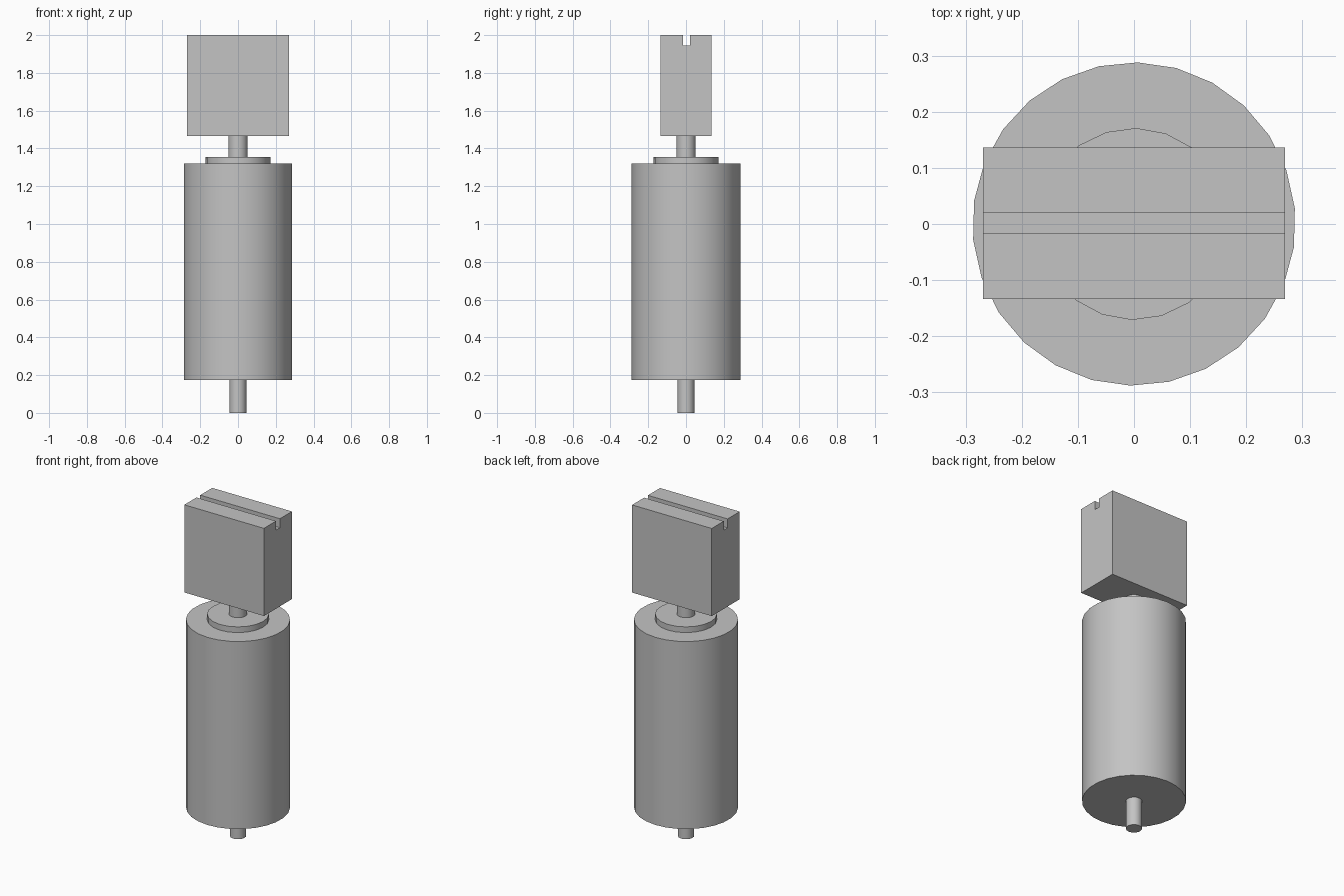
import bpy
import bmesh
import math

cube = bpy.data.objects.get("Cube")
if cube:
    bpy.data.objects.remove(cube, do_unlink=True)

# Single plain metal colour
GREY = (0.55, 0.55, 0.55, 1.0)
metal = bpy.data.materials.new("grey_metal")
metal.use_nodes = True
metal.diffuse_color = GREY
metal.node_tree.nodes["Principled BSDF"].inputs["Base Color"].default_value = GREY

TURN = math.radians(-1.3)


def cylinder(name, radius, bottom, top, sides):
    """Upright round part between two heights, smooth with sharp rims."""
    bpy.ops.mesh.primitive_cylinder_add(
        vertices=sides, radius=radius, depth=top - bottom,
        location=(0, 0, (bottom + top) / 2),
        rotation=(0, 0, TURN))
    part = bpy.context.object
    part.name = name
    part.data.materials.append(metal)
    bpy.ops.object.shade_smooth_by_angle(angle=math.radians(35))
    return part


def extrude_along_x(name, profile, half_width):
    """Solid made by sweeping a (y, z) outline across x."""
    bm = bmesh.new()
    face = bm.faces.new([bm.verts.new((-half_width, y, z)) for y, z in profile])
    swept = bmesh.ops.extrude_face_region(bm, geom=[face])["geom"]
    verts = [v for v in swept if isinstance(v, bmesh.types.BMVert)]
    bmesh.ops.translate(bm, verts=verts, vec=(2 * half_width, 0, 0))
    bmesh.ops.recalc_face_normals(bm, faces=bm.faces)
    mesh = bpy.data.meshes.new(name)
    bm.to_mesh(mesh)
    bm.free()
    mesh.materials.append(metal)
    part = bpy.data.objects.new(name, mesh)
    bpy.context.collection.objects.link(part)
    return part


# Round parts, from the bottom up
cylinder("bottom_pin", 0.045, 0.0, 0.175, 16)
cylinder("main_body", 0.288, 0.175, 1.32, 26)
cylinder("collar", 0.171, 1.32, 1.355, 20)
cylinder("neck_shaft", 0.051, 1.355, 1.465, 16)

# Square head with a slot across its top
BASE, FLOOR, TOP = 1.465, 1.945, 2.0
FRONT, BACK = -0.134, 0.136
SLOT_FRONT, SLOT_BACK = -0.017, 0.02
extrude_along_x("slotted_head", [
    (FRONT, BASE), (BACK, BASE), (BACK, TOP), (SLOT_BACK, TOP),
    (SLOT_BACK, FLOOR), (SLOT_FRONT, FLOOR), (SLOT_FRONT, TOP), (FRONT, TOP),
], 0.269)
